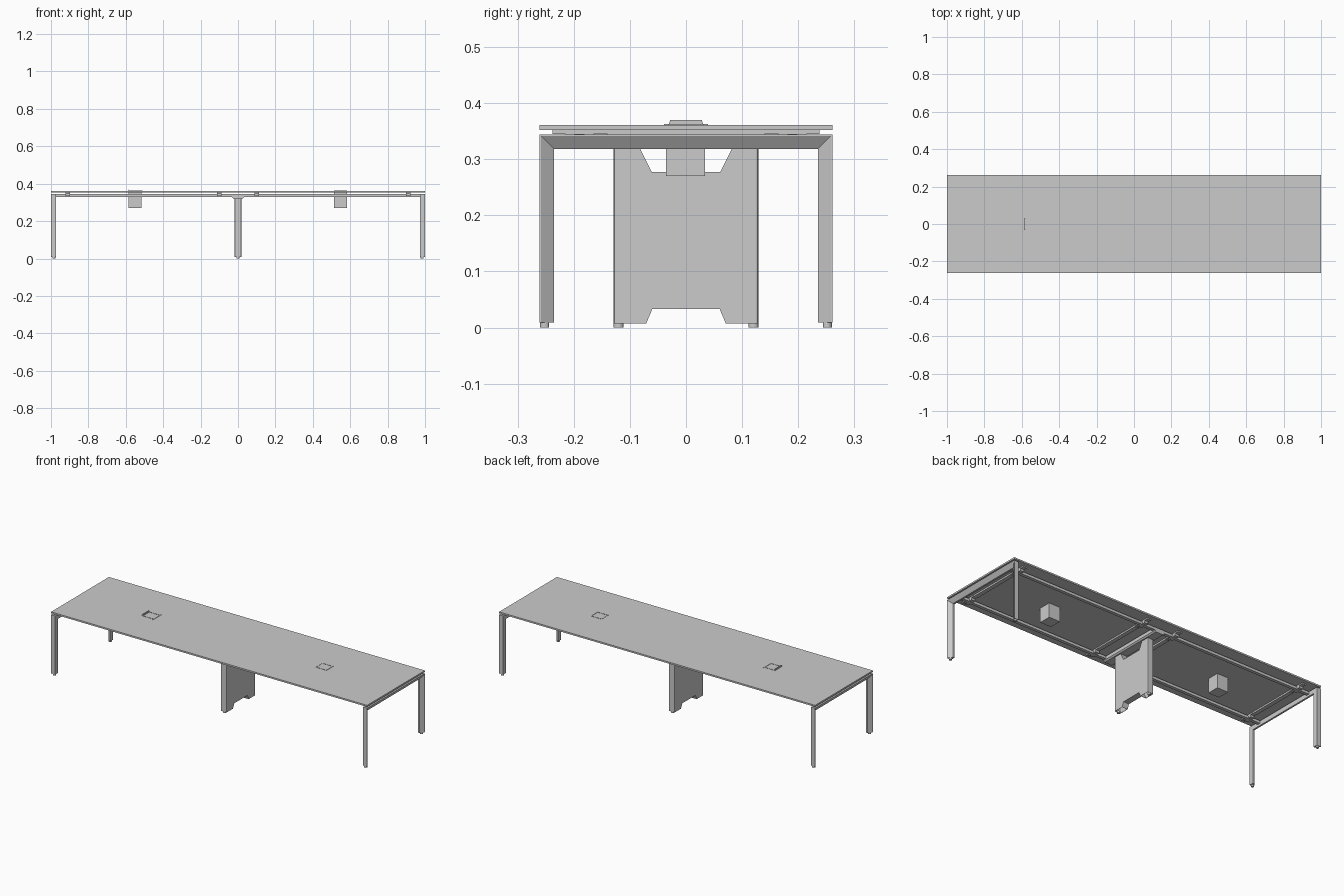
import bpy, bmesh

if "Cube" in bpy.data.objects:
    bpy.data.objects.remove(bpy.data.objects["Cube"])


def finish(name, bm):
    bmesh.ops.recalc_face_normals(bm, faces=bm.faces[:])
    me = bpy.data.meshes.new(name)
    bm.to_mesh(me)
    bm.free()
    ob = bpy.data.objects.new(name, me)
    bpy.context.collection.objects.link(ob)
    return ob


def box(name, x0, x1, y0, y1, z0, z1):
    bm = bmesh.new()
    bmesh.ops.create_cube(bm, size=1)
    for v in bm.verts:
        v.co = ((x0 + x1) / 2 + v.co.x * (x1 - x0),
                (y0 + y1) / 2 + v.co.y * (y1 - y0),
                (z0 + z1) / 2 + v.co.z * (z1 - z0))
    return finish(name, bm)


def foot(name, x, y, r, h):
    bm = bmesh.new()
    bmesh.ops.create_cone(bm, cap_ends=True, segments=16, radius1=r, radius2=r, depth=h)
    bmesh.ops.translate(bm, verts=bm.verts[:], vec=(x, y, h / 2))
    return finish(name, bm)


def prism(name, profile, axis, a, b):
    """Extrude a 2D profile along x (profile = y,z) or y (profile = x,z)."""
    bm = bmesh.new()

    def at(p, t):
        return (t, p[0], p[1]) if axis == 'x' else (p[0], t, p[1])
    r0 = [bm.verts.new(at(p, a)) for p in profile]
    r1 = [bm.verts.new(at(p, b)) for p in profile]
    n = len(profile)
    bm.faces.new(r0)
    bm.faces.new(r1)
    for i in range(n):
        j = (i + 1) % n
        bm.faces.new((r0[i], r0[j], r1[j], r1[i]))
    return bm


# Table top
box("table_top", -1, 1, -0.261, 0.261, 0.352, 0.361)

# Mitred end frames: tapered section (inward offset, x) swept round the U
section = [(0, 0.974), (0, 1.0), (0.003, 1.0), (0.026, 0.984), (0.026, 0.974)]
W, H, Z0 = 0.261, 0.344, 0.009
for s, side in ((-1, "left"), (1, "right")):
    bm = bmesh.new()
    rings = []
    for sy, top in ((-1, 0), (-1, 1), (1, 1), (1, 0)):
        rings.append([bm.verts.new((s * x, sy * (W - d), H - d if top else Z0))
                      for d, x in section])
    for a, b in zip(rings, rings[1:]):
        for i in range(5):
            j = (i + 1) % 5
            bm.faces.new((a[i], a[j], b[j], b[i]))
    bm.faces.new(rings[0])
    bm.faces.new(rings[-1])
    finish(side + "_end_frame", bm)
    for sy, end in ((-1, "front"), (1, "back")):
        foot(f"{side}_{end}_foot", s * 0.985, sy * 0.252, 0.008, Z0 + 0.001)

# Long rails under the top
for sy, end in ((-1, "front"), (1, "back")):
    y = sy * 0.19
    box(end + "_rail", -0.976, 0.976, y - 0.009, y + 0.009, 0.33, 0.345)

# Cross bars carrying the top, with clips hugging the rails
for i, x in enumerate((-0.91, -0.1, 0.1, 0.91)):
    box(f"cross_bar_{i}", x - 0.012, x + 0.012, -0.14, 0.14, 0.343, 0.352)
    for sy in (-1, 1):
        y0, y1 = sorted((sy * 0.14, sy * 0.238))
        box(f"rail_clip_{i}_{'front' if sy < 0 else 'back'}",
            x - 0.012, x + 0.012, y0, y1, 0.345, 0.352)
        y0, y1 = sorted((sy * 0.165, sy * 0.215))
        box(f"rail_saddle_{i}_{'front' if sy < 0 else 'back'}",
            x - 0.012, x + 0.012, y0, y1, 0.333, 0.347)

# Centre cross beam
finish("centre_beam", prism("centre_beam", [(-0.024, 0.319), (0.024, 0.319), (0.031, 0.326),
                            (0.031, 0.345), (-0.031, 0.345), (-0.031, 0.326)],
                            'y', -0.2, 0.2))

# Centre panel leg: hollow sheet with notches top and bottom
half = [(0.129, 0.007), (0.129, 0.319), (0.082, 0.319), (0.061, 0.277)]
low = [(0.06, 0.033), (0.071, 0.007)]
outline = half + [(-y, z) for y, z in reversed(half)] + [(-y, z) for y, z in reversed(low)] + low
bm = prism("centre_panel", outline, 'x', -0.018, 0.018)
bmesh.ops.recalc_face_normals(bm, faces=bm.faces[:])
open_ends = [f for f in bm.faces if all(abs(v.co.z - 0.007) < 1e-5 for v in f.verts)]
bmesh.ops.delete(bm, geom=open_ends, context='FACES_ONLY')
corners = [e for e in bm.edges
           if all(abs(abs(v.co.y) - 0.129) < 1e-5 for v in e.verts)
           and abs(e.verts[0].co.z - e.verts[1].co.z) > 0.1]
bmesh.ops.bevel(bm, geom=corners, offset=0.004, segments=2, profile=0.5, affect='EDGES')
panel = finish("centre_panel", bm)
mod = panel.modifiers.new("sheet", 'SOLIDIFY')
mod.thickness = 0.002
mod.offset = -1
for sy, end in ((-1, "front"), (1, "back")):
    foot(f"centre_{end}_foot", 0, sy * 0.12, 0.009, 0.009)

# Power boxes: body below, rim and panel on top
for x, side in ((-0.55, "left"), (0.547, "right")):
    box(side + "_power_box", x - 0.035, x + 0.035, -0.036, 0.034, 0.27, 0.353)
    for s in (-1, 1):
        xe, ye = x + s * 0.033, s * 0.029
        box(f"{side}_rim_x{s}", xe - 0.002, xe + 0.002, -0.031, 0.031, 0.3605, 0.3625)
        box(f"{side}_rim_y{s}", x - 0.031, x + 0.031, ye - 0.002, ye + 0.002, 0.3605, 0.3625)

# Raised flap of the left outlet and its hinge strip
finish("outlet_flap", prism("outlet_flap", [(-0.031, 0.361), (0.031, 0.361),
                            (0.028, 0.37), (-0.028, 0.37)], 'x', -0.586, -0.582))
box("hinge_strip", -0.516, -0.511, -0.039, 0.039, 0.3605, 0.3625)
